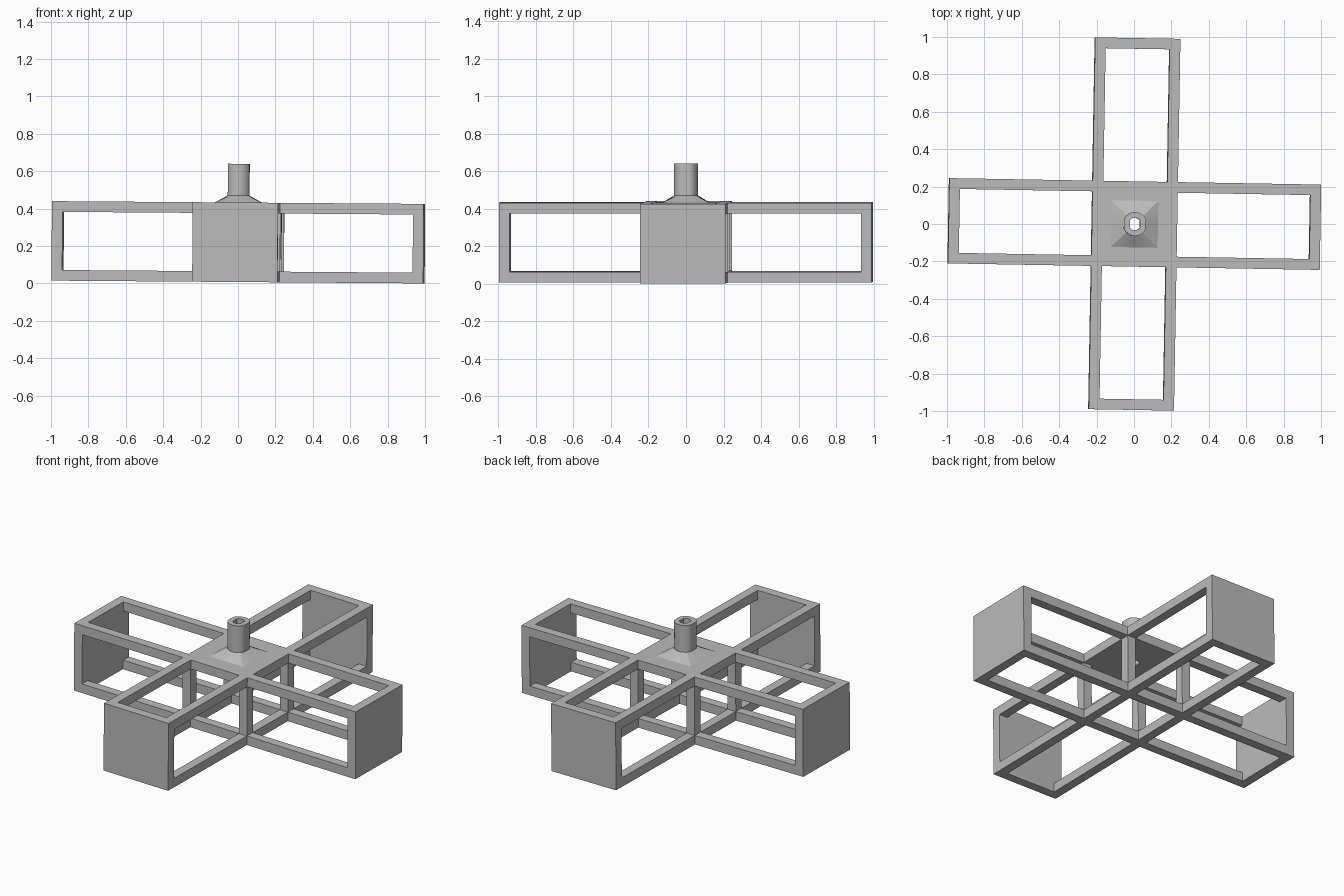
import bpy, bmesh, math
from mathutils import Matrix, Vector

cube = bpy.data.objects.get("Cube")
if cube:
    bpy.data.objects.remove(cube, do_unlink=True)

# Main dimensions
L, W, T, H = 0.994, 0.228, 0.057, 0.425    # arm reach, half width, bar, height
HUB_TOP = 0.632
# The whole assembly stands slightly turned and tilted
POSE = (Matrix.Translation((0, 0, 0.0078)) @ Matrix.Rotation(math.radians(0.43), 4, 'Y')
        @ Matrix.Rotation(math.radians(-1.0), 4, 'Z'))

grey = bpy.data.materials.new("plain grey")
grey.use_nodes = True
COLOUR = (0.5, 0.5, 0.5, 1)
grey.diffuse_color = COLOUR
grey.node_tree.nodes["Principled BSDF"].inputs["Base Color"].default_value = COLOUR


def make_object(name, bm):
    bmesh.ops.recalc_face_normals(bm, faces=bm.faces)
    mesh = bpy.data.meshes.new(name)
    bm.to_mesh(mesh)
    bm.free()
    mesh.materials.append(grey)
    obj = bpy.data.objects.new(name, mesh)
    bpy.context.collection.objects.link(obj)
    obj.matrix_world = POSE
    return obj


def add_box(bm, low, high, turn=0):
    low, high = Vector(low), Vector(high)
    m = (Matrix.Rotation(turn * math.pi / 2, 4, 'Z')
         @ Matrix.Translation((low + high) / 2) @ Matrix.Diagonal((high - low).to_4d()))
    m[3][3] = 1
    bmesh.ops.create_cube(bm, size=1, matrix=m)


def flat_sided_ring(bm, radius, flat, z, n=32):
    """Circle with two flats facing +x and -x."""
    ring = []
    for i in range(n):
        a = 2 * math.pi * i / n
        x = max(-flat, min(flat, radius * math.cos(a)))
        ring.append(bm.verts.new((x, radius * math.sin(a), z)))
    return ring


def square_ring(bm, half, z, n=32):
    ring = []
    for i in range(n):
        a = 2 * math.pi * i / n
        c, s = math.cos(a), math.sin(a)
        k = half / max(abs(c), abs(s))
        ring.append(bm.verts.new((c * k, s * k, z)))
    return ring


def loft(bm, rings):
    n = len(rings[0])
    for a, b in zip(rings, rings[1:]):
        for i in range(n):
            j = (i + 1) % n
            bm.faces.new((a[i], a[j], b[j], b[i]))
    bm.faces.new(rings[0])
    bm.faces.new(rings[-1])


# Four open arms, each with four rails and a closed end panel
for turn, side in enumerate(("left", "back", "right", "front")):
    bm = bmesh.new()
    for y0, y1 in ((-W, -W + T), (W - T, W)):
        for z0, z1 in ((0, T), (H - T, H)):
            add_box(bm, (W, y0, z0), (L - T, y1, z1), turn)
    make_object(side + "_arm_rails", bm)
    bm = bmesh.new()
    add_box(bm, (L - T, -W, 0), (L, W, H), turn)
    make_object(side + "_end_panel", bm)

# Centre posts and the lower rails between them
posts, rails = bmesh.new(), bmesh.new()
for turn in range(4):
    add_box(posts, (W - T, W - T, 0), (W, W, H - T), turn)
    add_box(rails, (W - T, -W + T, 0), (W, W - T, T), turn)
make_object("centre_posts", posts)
make_object("centre_lower_rails", rails)

# Deck closing the top of the centre
bm = bmesh.new()
add_box(bm, (-W, -W, H - T), (W, W, H))
deck = make_object("centre_deck", bm)

# Hub: square flared foot blending into a round shaft with two flats
bm = bmesh.new()
loft(bm, [square_ring(bm, 0.125, H),
          flat_sided_ring(bm, 0.064, 0.058, H + 0.038),
          flat_sided_ring(bm, 0.064, 0.058, HUB_TOP)])
hub = make_object("hub_shaft", bm)

# Bore through hub and deck
bm = bmesh.new()
loft(bm, [flat_sided_ring(bm, 0.033, 0.027, H - 0.2),
          flat_sided_ring(bm, 0.033, 0.027, HUB_TOP + 0.1)])
bore = make_object("bore_cutter", bm)
bore.hide_render = True
bore.hide_set(True)

for obj in (deck, hub):
    cut = obj.modifiers.new("bore", 'BOOLEAN')
    cut.operation = 'DIFFERENCE'
    cut.solver = 'EXACT'
    cut.object = bore

# Smooth the round shaft, keeping its edges crisp
bpy.ops.object.select_all(action='DESELECT')
hub.select_set(True)
bpy.context.view_layer.objects.active = hub
bpy.ops.object.shade_smooth_by_angle(angle=math.radians(25))
